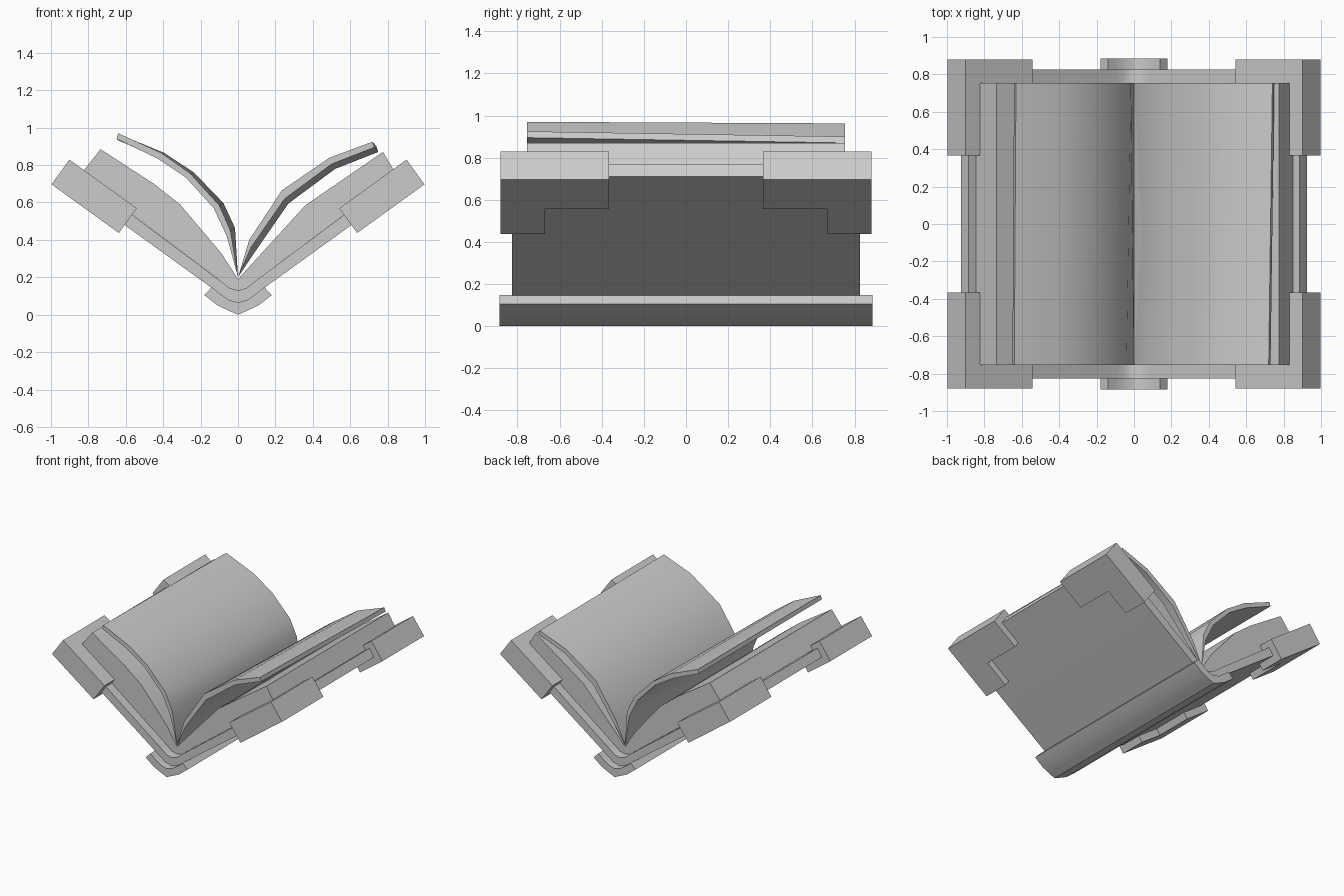
import bpy, bmesh, math
from mathutils import Vector

cube = bpy.data.objects.get("Cube")
if cube:
    bpy.data.objects.remove(cube, do_unlink=True)

grey = bpy.data.materials.new("plain grey")
grey.use_nodes = True
grey.diffuse_color = (0.6, 0.6, 0.6, 1)
grey.node_tree.nodes["Principled BSDF"].inputs["Base Color"].default_value = (0.6, 0.6, 0.6, 1)


def loft(name, start, end):
    """Closed solid between two matching rings of 3D points."""
    bm = bmesh.new()
    a = [bm.verts.new(p) for p in start]
    b = [bm.verts.new(p) for p in end]
    bm.faces.new(a)
    bm.faces.new(b[::-1])
    for i in range(len(a)):
        j = (i + 1) % len(a)
        bm.faces.new((a[j], a[i], b[i], b[j]))
    bmesh.ops.recalc_face_normals(bm, faces=bm.faces)
    mesh = bpy.data.meshes.new(name)
    bm.to_mesh(mesh)
    bm.free()
    mesh.materials.append(grey)
    obj = bpy.data.objects.new(name, mesh)
    bpy.context.collection.objects.link(obj)
    bpy.ops.object.select_all(action='DESELECT')
    obj.select_set(True)
    bpy.context.view_layer.objects.active = obj
    bpy.ops.object.shade_smooth_by_angle(angle=math.radians(30))
    return obj


def extrude_y(name, front, half, back=None):
    """Run an x-z profile along y, optionally changing shape on the way."""
    return loft(name, [(x, -half, z) for x, z in front],
                [(x, half, z) for x, z in (back or front)])


def both_sides(under, over):
    """Mirror a lower and an upper line (each starting at x = 0) into a ring."""
    def flip(line):
        return [(-x, z) for x, z in line[1:]]
    return flip(under)[::-1] + under + over[::-1] + flip(over)


# Bent cover and the guard over its spine
extrude_y("cover", both_sides(
    [(0, 0.065), (0.05, 0.08), (0.1, 0.114), (0.925, 0.71)],
    [(0, 0.13), (0.045, 0.142), (0.09, 0.178), (0.885, 0.77)]), 0.825)
extrude_y("spine_guard", both_sides(
    [(0, 0), (0.05, 0.022), (0.11, 0.05), (0.18, 0.105)],
    [(0, 0.065), (0.05, 0.08), (0.1, 0.114), (0.14, 0.148)]), 0.885)

# Two page blocks resting on the cover
extrude_y("left_page_block", [
    (0, 0.13), (0.045, 0.142), (0.09, 0.178), (0.85, 0.745),
    (0.775, 0.87), (0.36, 0.585), (0, 0.19)], 0.755)
extrude_y("right_page_block", [
    (0, 0.13), (-0.045, 0.142), (-0.09, 0.178), (-0.845, 0.745),
    (-0.735, 0.885), (-0.45, 0.7), (-0.31, 0.59), (-0.09, 0.33), (0, 0.19)], 0.755)

# Curled loose pages, slightly twisted along their length
left_under = [(0.07, 0.36), (0.25, 0.62), (0.5, 0.805), (0.73, 0.895)]
left_over = [(0.06, 0.4), (0.235, 0.665), (0.49, 0.84), (0.72, 0.925)]
front = [(0, 0.2)] + left_under + left_over[::-1]
back = front[:1] + [(x + 0.02, z - 0.025) for x, z in front[1:]]
extrude_y("left_loose_page", front, 0.755, back)

right_under = [(-0.06, 0.42), (-0.13, 0.57), (-0.28, 0.735), (-0.43, 0.835), (-0.65, 0.94)]
right_over = [(-0.04, 0.45), (-0.1, 0.585), (-0.255, 0.755), (-0.41, 0.865), (-0.64, 0.97)]
front = [(0, 0.2)] + right_under + right_over[::-1]
back = front[:1] + [(x + 0.025 * (1 + x), z + 0.015 + 0.035 * x) for x, z in front[1:]]
extrude_y("right_loose_page", front, 0.755, back)

# L-shaped corner protectors wrapping the four cover corners
outline = [(0, 0.67), (0, 0.88), (0.444, 0.88), (0.444, 0.365), (0.205, 0.365), (0.205, 0.67)]
along = Vector((0.36, 0, 0.26)).normalized()
normal = Vector((-along.z, 0, along.x))
for side, sx in (("left", 1), ("right", -1)):
    for end, sy in (("front", -1), ("back", 1)):
        rings = []
        for height in (0, 0.163):
            ring = []
            for u, y in outline:
                p = Vector((0.637, y, 0.437)) + along * u + normal * height
                ring.append((sx * p.x, sy * p.y, p.z))
            rings.append(ring)
        loft(f"{end}_{side}_corner", *rings)
